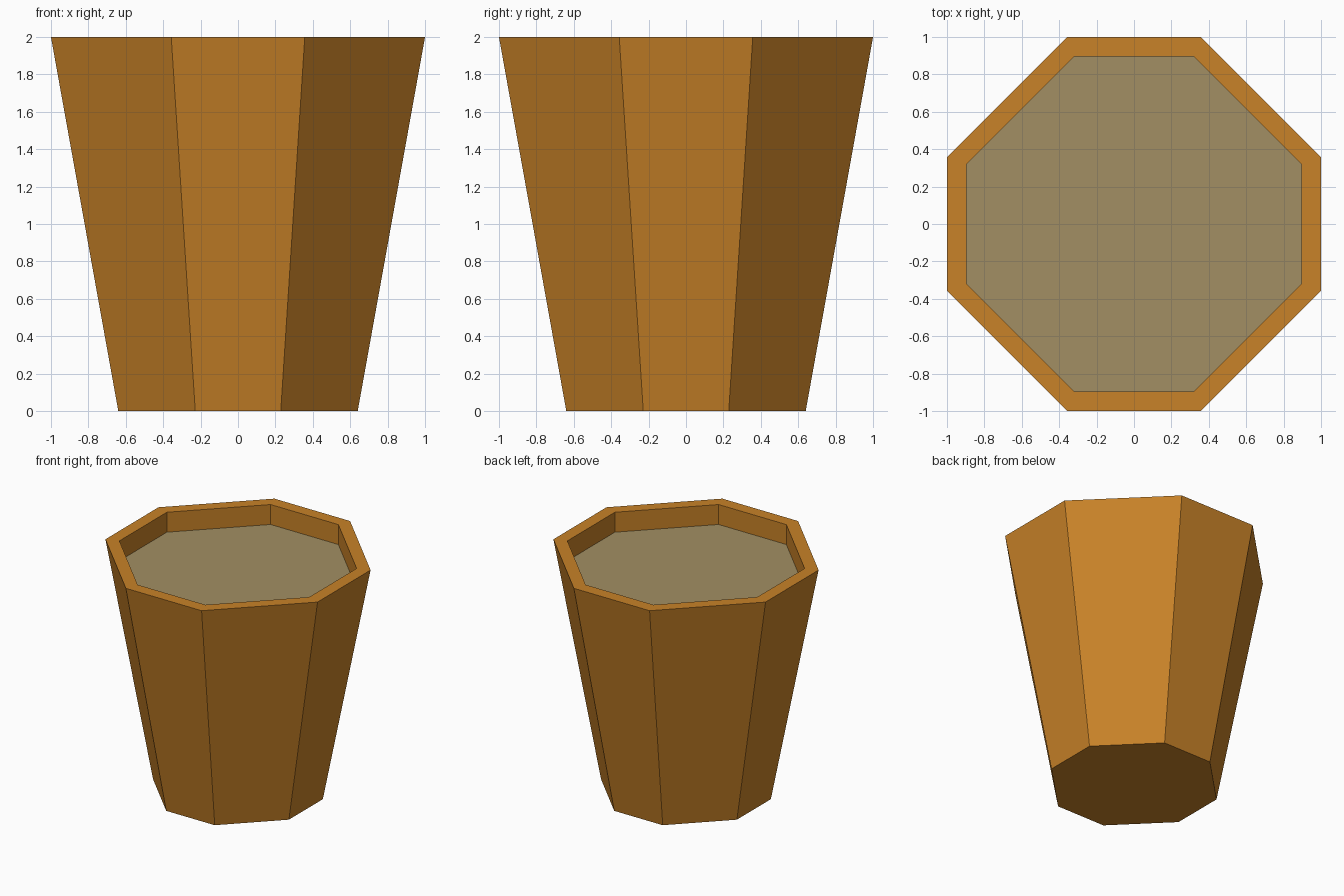
import bpy
import bmesh

cube = bpy.data.objects.get("Cube")
if cube:
    bpy.data.objects.remove(cube, do_unlink=True)

CORNER = 0.357  # flat side half-length, relative to the half-width
RECESS = 0.17   # depth of the contents below the rim
INNER = 0.895   # half-width of the opening


def make_material(name, color):
    mat = bpy.data.materials.new(name)
    mat.use_nodes = True
    mat.diffuse_color = color
    mat.node_tree.nodes["Principled BSDF"].inputs["Base Color"].default_value = color
    return mat


def ring(bm, half, z):
    """Eight-sided ring: a square with chamfered corners, counter-clockwise."""
    c = half * CORNER
    verts = []
    x1, y1, x2, y2 = half, -c, half, c
    for _ in range(4):
        verts += [bm.verts.new((x1, y1, z)), bm.verts.new((x2, y2, z))]
        x1, y1, x2, y2 = -y1, x1, -y2, x2
    return verts


def bridge(bm, a, b):
    n = len(a)
    for i in range(n):
        j = (i + 1) % n
        bm.faces.new((a[i], a[j], b[j], b[i]))


def make_object(name, bm, mat):
    mesh = bpy.data.meshes.new(name)
    bm.to_mesh(mesh)
    bm.free()
    mesh.materials.append(mat)
    obj = bpy.data.objects.new(name, mesh)
    bpy.context.collection.objects.link(obj)
    return obj


wood = make_material("warm_brown", (0.578, 0.223, 0.021, 1.0))
filling = make_material("dull_khaki", (0.36, 0.275, 0.125, 1.0))

# Tapered pot: base, outer wall, flat rim and upright inner wall
bm = bmesh.new()
rings = [ring(bm, half, z) for half, z in
         ((0.64, 0), (1, 2), (INNER, 2), (INNER, 2 - RECESS))]
for lower, upper in zip(rings, rings[1:]):
    bridge(bm, lower, upper)
bm.faces.new(list(reversed(rings[0])))
make_object("pot", bm, wood)

# Flat contents closing the recess
bm = bmesh.new()
bm.faces.new(ring(bm, INNER, 2 - RECESS))
make_object("contents", bm, filling)
